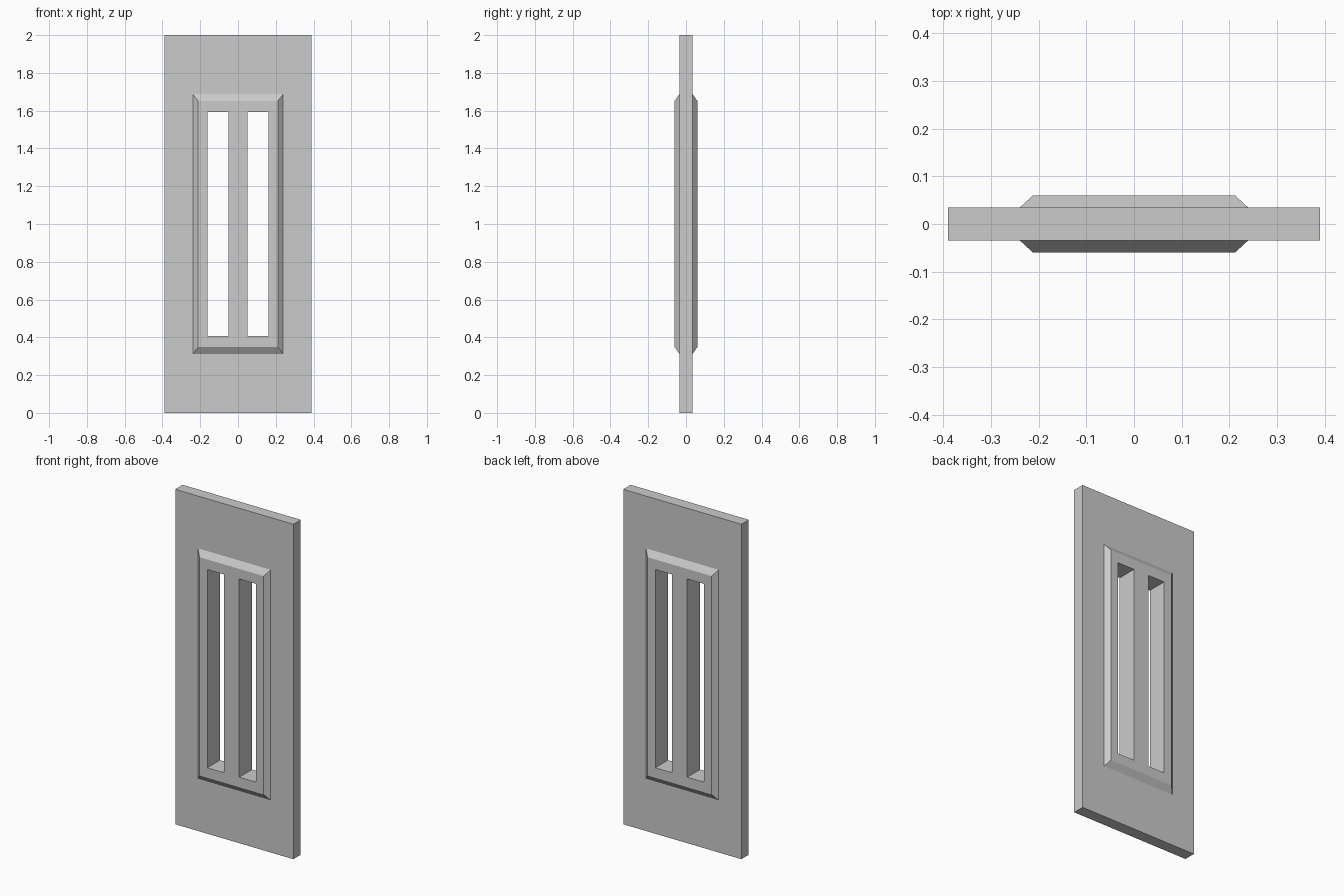
import bpy, bmesh

if "Cube" in bpy.data.objects:
    bpy.data.objects.remove(bpy.data.objects["Cube"])


def loft(name, rings, cx=0.0, cz=1.0):
    """Closed solid through rectangles given as (y, half_x, half_z)."""
    bm = bmesh.new()
    loops = [[bm.verts.new((cx + sx * hx, y, cz + sz * hz))
              for sx, sz in ((-1, -1), (1, -1), (1, 1), (-1, 1))]
             for y, hx, hz in rings]
    for a, b in zip(loops, loops[1:]):
        for i in range(4):
            j = (i + 1) % 4
            bm.faces.new((a[i], a[j], b[j], b[i]))
    bm.faces.new(loops[0])
    bm.faces.new(loops[-1])
    bmesh.ops.recalc_face_normals(bm, faces=bm.faces)
    mesh = bpy.data.meshes.new(name)
    bm.to_mesh(mesh)
    bm.free()
    obj = bpy.data.objects.new(name, mesh)
    bpy.context.collection.objects.link(obj)
    return obj


def combine(target, other, operation):
    """Apply a boolean and discard the helper."""
    other.hide_render = True
    mod = target.modifiers.new(operation.title(), 'BOOLEAN')
    mod.operation = operation
    mod.solver = 'EXACT'
    mod.object = other
    bpy.context.view_layer.objects.active = target
    bpy.ops.object.modifier_apply(modifier=mod.name)
    bpy.data.objects.remove(other)


# Door slab
door = loft("door", [(-0.035, 0.39, 1.0), (0.035, 0.39, 1.0)])

# Raised panel with bevelled edges, emerging on both faces
panel = loft("raised_panel", [(-0.06, 0.212, 0.652),
                              (0.0, 0.277, 0.738),
                              (0.06, 0.212, 0.652)])
combine(door, panel, 'UNION')

# Two tall window slots
for side in (-1, 1):
    slot = loft("slot_cutter", [(-0.2, 0.0555, 0.592), (0.2, 0.0555, 0.592)],
                cx=side * 0.1055)
    combine(door, slot, 'DIFFERENCE')
